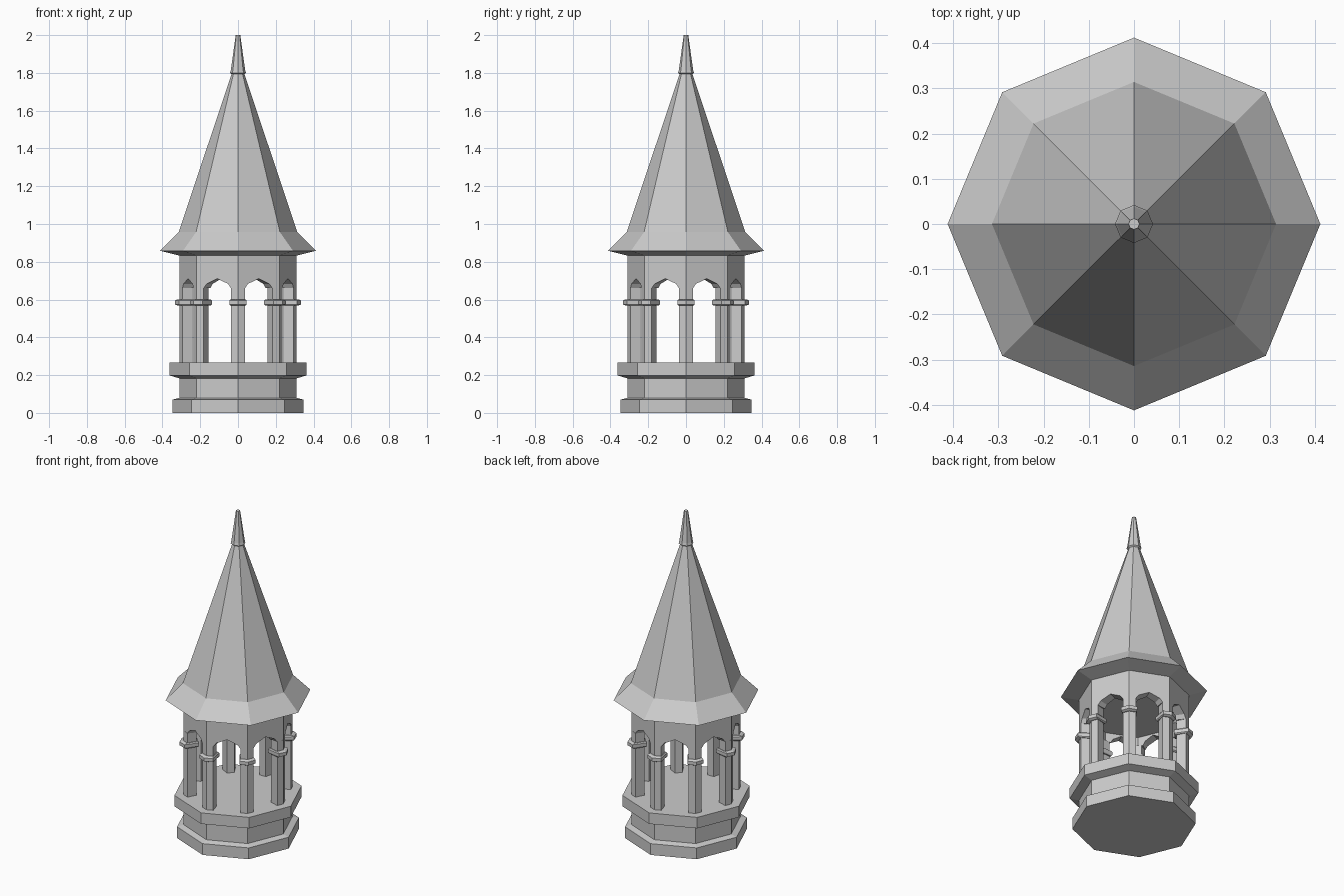
import bpy, bmesh
from math import cos, sin, pi, radians
from mathutils import Vector

if "Cube" in bpy.data.objects:
    bpy.data.objects.remove(bpy.data.objects["Cube"])

SIDES = 8
GREY = (0.6, 0.6, 0.6, 1)
stone = bpy.data.materials.new("pale_grey_stone")
stone.use_nodes = True
stone.diffuse_color = GREY
stone.node_tree.nodes["Principled BSDF"].inputs["Base Color"].default_value = GREY


def finish(name, bm):
    """Turn a bmesh into a flat shaded object."""
    bmesh.ops.recalc_face_normals(bm, faces=bm.faces[:])
    mesh = bpy.data.meshes.new(name)
    bm.to_mesh(mesh)
    bm.free()
    mesh.materials.append(stone)
    obj = bpy.data.objects.new(name, mesh)
    bpy.context.collection.objects.link(obj)
    return obj


def loft(name, rings):
    """Skin a stack of equal-sided rings and cap both ends."""
    bm = bmesh.new()
    loops = [[bm.verts.new(p) for p in ring] for ring in rings]
    for low, high in zip(loops, loops[1:]):
        for i in range(len(low)):
            j = (i + 1) % len(low)
            bm.faces.new((low[i], low[j], high[j], high[i]))
    bm.faces.new(loops[0][::-1])
    bm.faces.new(loops[-1])
    return finish(name, bm)


def corner(i, r, z):
    a = 2 * pi * i / SIDES
    return Vector((r * cos(a), r * sin(a), z))


def octagon_stack(name, profile):
    return loft(name, [[corner(i, r, z) for i in range(SIDES)] for r, z in profile])


# Base, parapet slab and floor
octagon_stack("base", [(0.347, 0), (0.347, 0.07), (0.31, 0.08), (0.31, 0.183),
                       (0.362, 0.198), (0.362, 0.266)])

# Spire roof with flared eaves, and its finial
octagon_stack("roof", [(0.31, 0.833), (0.412, 0.858), (0.314, 0.957), (0.032, 1.8)])
octagon_stack("finial", [(0.03, 1.79), (0.042, 1.8), (0.038, 1.815), (0.012, 2.0)])

# Ceiling inside the arcade
octagon_stack("ceiling", [(0.25, 0.718), (0.25, 0.835)])

# Arcade wall: one pointed arch cut into each side
OUTER, INNER, JAMB = 0.31, 0.25, 0.169
SPRING, TOP = 0.66, 0.834
arch = [(0, SPRING), (JAMB, SPRING), (0.24, 0.683), (0.5, 0.711),
        (0.76, 0.683), (1 - JAMB, SPRING), (1, SPRING)]
bm = bmesh.new()
for side in range(SIDES):
    edges = []
    for r in (OUTER, INNER):
        bottom = [bm.verts.new(corner(side, r, z).lerp(corner(side + 1, r, z), t)) for t, z in arch]
        upper = [bm.verts.new(corner(side, r, TOP).lerp(corner(side + 1, r, TOP), t)) for t, z in arch]
        for k in range(len(arch) - 1):
            bm.faces.new((bottom[k], bottom[k + 1], upper[k + 1], upper[k]))
        edges.append(bottom)
    out, inn = edges
    for k in range(len(arch) - 1):
        bm.faces.new((out[k], inn[k], inn[k + 1], out[k + 1]))
bmesh.ops.remove_doubles(bm, verts=bm.verts[:], dist=0.0005)
bmesh.ops.dissolve_limit(bm, angle_limit=radians(1), verts=bm.verts[:], edges=bm.edges[:])
finish("arcade_wall", bm)


# Corner pillars with collars, repeated around the octagon
def outline(tip, shoulder, back, half, back_half, z):
    return [(tip, 0, z), (shoulder, half, z), (back, back_half, z),
            (back, -back_half, z), (shoulder, -half, z)]


pillar = loft("pillar", [outline(0.31, 0.295, 0.24, 0.037, 0.021, z) for z in (0.26, SPRING + 0.002)])
small = (0.32, 0.303, 0.232, 0.041, 0.026)
large = (0.333, 0.312, 0.228, 0.046, 0.032)
collar = loft("pillar_collar", [outline(*small, 0.568), outline(*large, 0.574),
                                outline(*large, 0.595), outline(*small, 0.601)])
for part in (pillar, collar):
    for i in range(1, SIDES):
        copy = part.copy()
        copy.name = f"{part.name}_{i + 1}"
        copy.rotation_euler.z = 2 * pi * i / SIDES
        bpy.context.collection.objects.link(copy)
